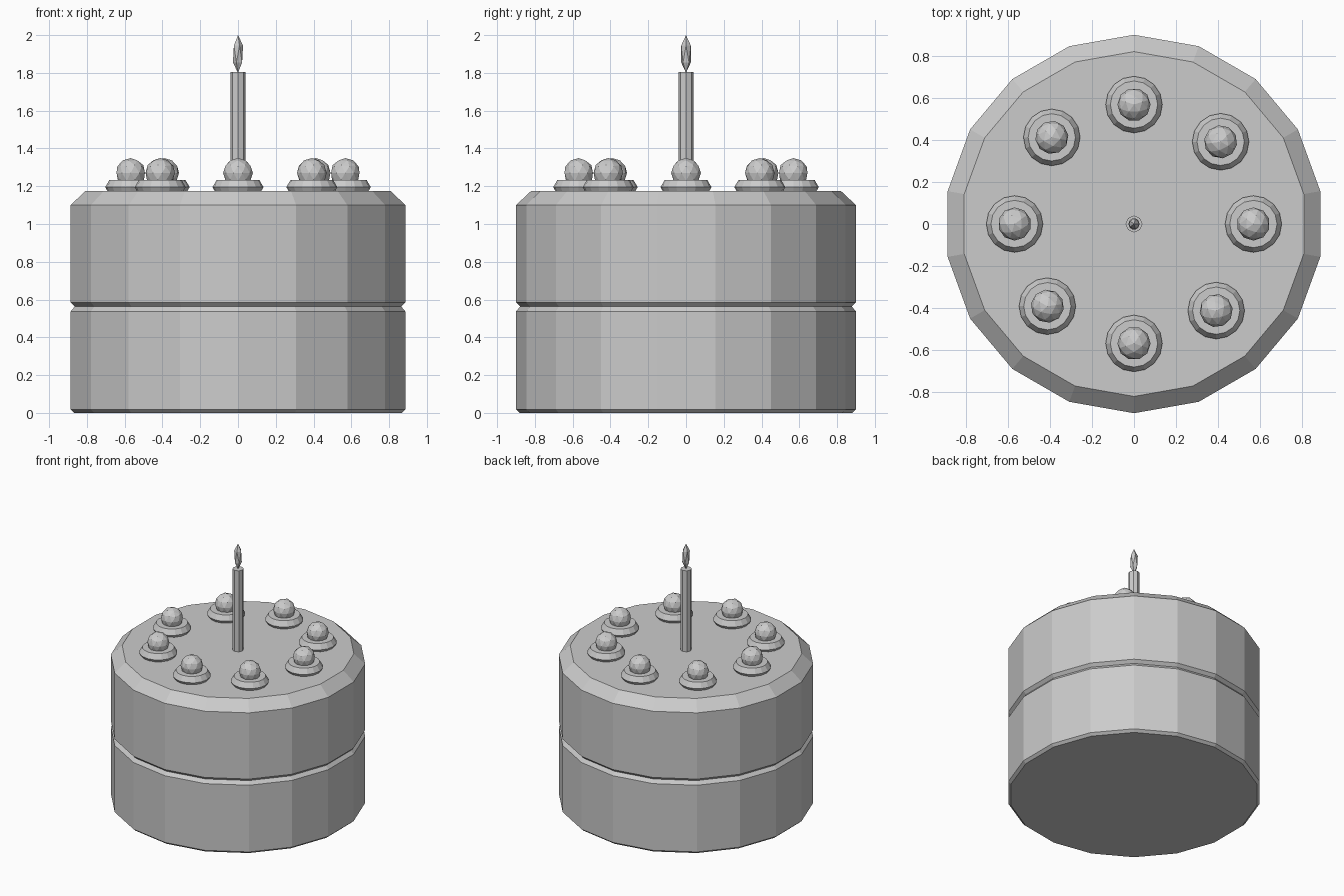
import bpy, math

if "Cube" in bpy.data.objects:
    bpy.data.objects.remove(bpy.data.objects["Cube"])


def lathe(name, profile, sides):
    """Flat-shaded solid of revolution from (radius, z) points, capped at both ends."""
    verts, faces = [], []
    for r, z in profile:
        for i in range(sides):
            a = math.pi / 2 + 2 * math.pi * i / sides
            verts.append((r * math.cos(a), r * math.sin(a), z))
    for k in range(len(profile) - 1):
        for i in range(sides):
            j = (i + 1) % sides
            faces.append((k * sides + i, k * sides + j,
                          (k + 1) * sides + j, (k + 1) * sides + i))
    faces.append(tuple(reversed(range(sides))))
    faces.append(tuple(range(len(verts) - sides, len(verts))))
    mesh = bpy.data.meshes.new(name)
    mesh.from_pydata(verts, [], faces)
    obj = bpy.data.objects.new(name, mesh)
    bpy.context.collection.objects.link(obj)
    return obj


# Cake layers, chamfered so a groove shows between them
lathe("lower_layer", [(0.88, 0), (0.9, 0.018), (0.9, 0.537), (0.878, 0.563)], 18)
lathe("upper_layer", [(0.878, 0.563), (0.9, 0.585), (0.9, 1.1), (0.82, 1.175)], 18)

# Ring of cream dollops, each topped with a berry
for i in range(8):
    a = math.radians(45 * i - (1.5 if i % 2 else 0))
    x, y = 0.568 * math.cos(a), 0.568 * math.sin(a)
    bpy.ops.mesh.primitive_torus_add(location=(x, y, 1.195), major_segments=16,
                                     minor_segments=6, major_radius=0.09,
                                     minor_radius=0.045)
    bpy.context.object.name = f"cream_{i + 1}"
    bpy.ops.mesh.primitive_ico_sphere_add(subdivisions=2, radius=0.079,
                                          location=(x, y, 1.27))
    bpy.context.object.name = f"berry_{i + 1}"
    bpy.context.object.rotation_euler.z = a

# Candle and flame
lathe("candle", [(0.04, 1.16), (0.04, 1.805)], 8)
bpy.ops.mesh.primitive_ico_sphere_add(subdivisions=1, radius=1, location=(0, 0, 1.9))
flame = bpy.context.object
flame.name = "flame"
flame.scale = (0.03, 0.03, 0.1)
